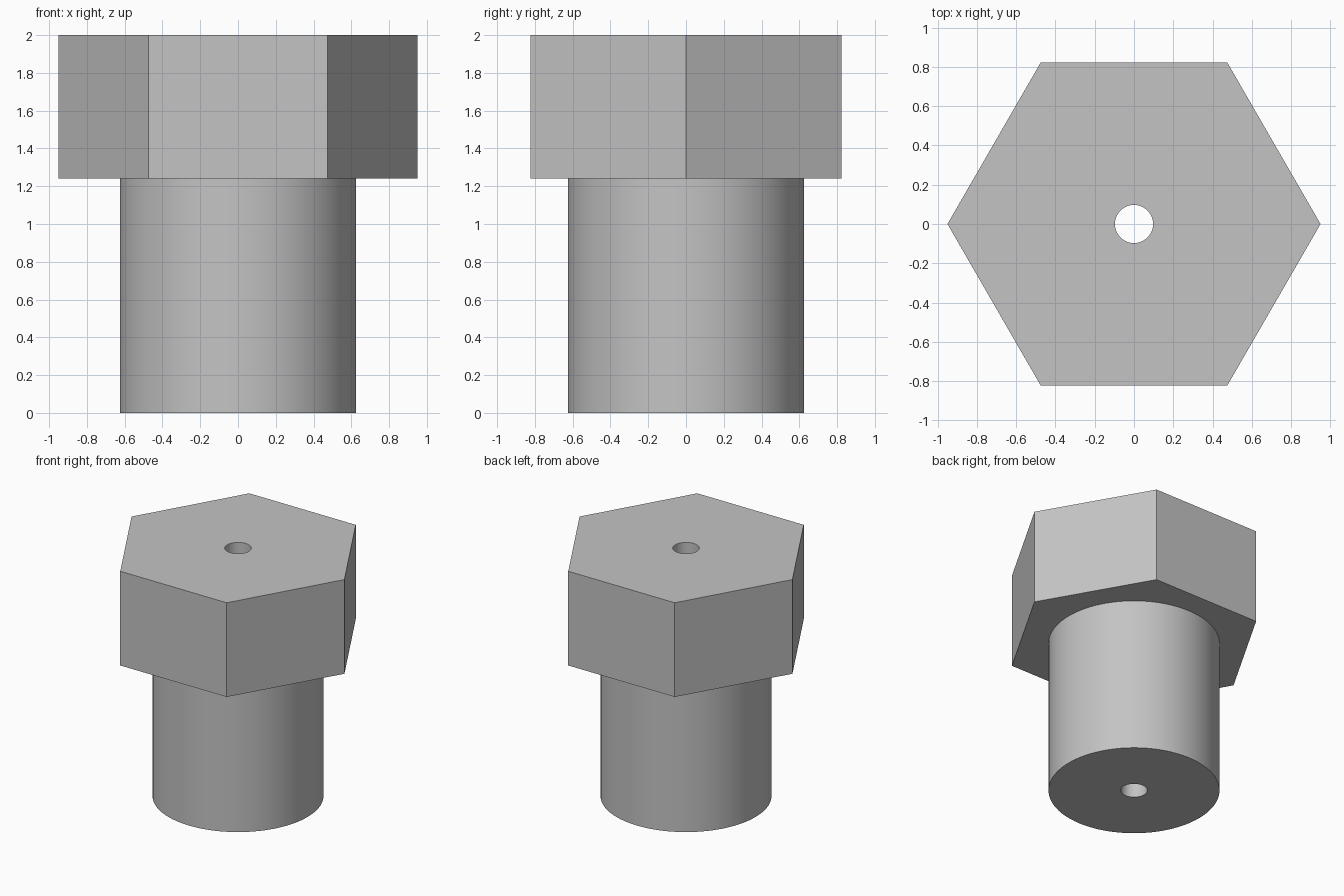
import bpy, bmesh
from math import cos, sin, pi, radians

cube = bpy.data.objects.get("Cube")
if cube:
    bpy.data.objects.remove(cube, do_unlink=True)

SEGMENTS = 96
SHAFT_R, HOLE_R, HEX_R = 0.625, 0.097, 0.95
HEAD_Z, TOP_Z = 1.24, 2.0

# Plain grey metal
metal = bpy.data.materials.new("grey_metal")
metal.use_nodes = True
grey = (0.55, 0.55, 0.55, 1)
metal.diffuse_color = grey
metal.node_tree.nodes["Principled BSDF"].inputs["Base Color"].default_value = grey


def hex_radius(angle):
    """Distance from the centre to the hexagon's edge, corners on the x axis."""
    return HEX_R * cos(pi / 6) / cos(angle % (pi / 3) - pi / 6)


def ring(bm, radius, z):
    verts = []
    for i in range(SEGMENTS):
        a = 2 * pi * i / SEGMENTS
        r = radius(a) if callable(radius) else radius
        verts.append(bm.verts.new((r * cos(a), r * sin(a), z)))
    return verts


# Hex head, round shank and through hole as one closed shell
bm = bmesh.new()
sections = [(HOLE_R, 0), (SHAFT_R, 0), (SHAFT_R, HEAD_Z),
            (hex_radius, HEAD_Z), (hex_radius, TOP_Z), (HOLE_R, TOP_Z)]
rings = [ring(bm, r, z) for r, z in sections]
for lower, upper in zip(rings, rings[1:] + rings[:1]):
    for i in range(SEGMENTS):
        j = (i + 1) % SEGMENTS
        bm.faces.new((lower[i], lower[j], upper[j], upper[i]))

# Merge each side of the head into one flat face
seams = [bm.edges.get((rings[3][i], rings[4][i]))
         for i in range(SEGMENTS) if i % (SEGMENTS // 6)]
bmesh.ops.dissolve_edges(bm, edges=seams, use_verts=False)
bmesh.ops.recalc_face_normals(bm, faces=bm.faces)

mesh = bpy.data.meshes.new("hex_bolt")
bm.to_mesh(mesh)
bm.free()
mesh.materials.append(metal)
bolt = bpy.data.objects.new("hex_bolt", mesh)
bpy.context.collection.objects.link(bolt)

# Smooth shank and bore, sharp head
bpy.ops.object.select_all(action="DESELECT")
bolt.select_set(True)
bpy.context.view_layer.objects.active = bolt
bpy.ops.object.shade_smooth_by_angle(angle=radians(30))
